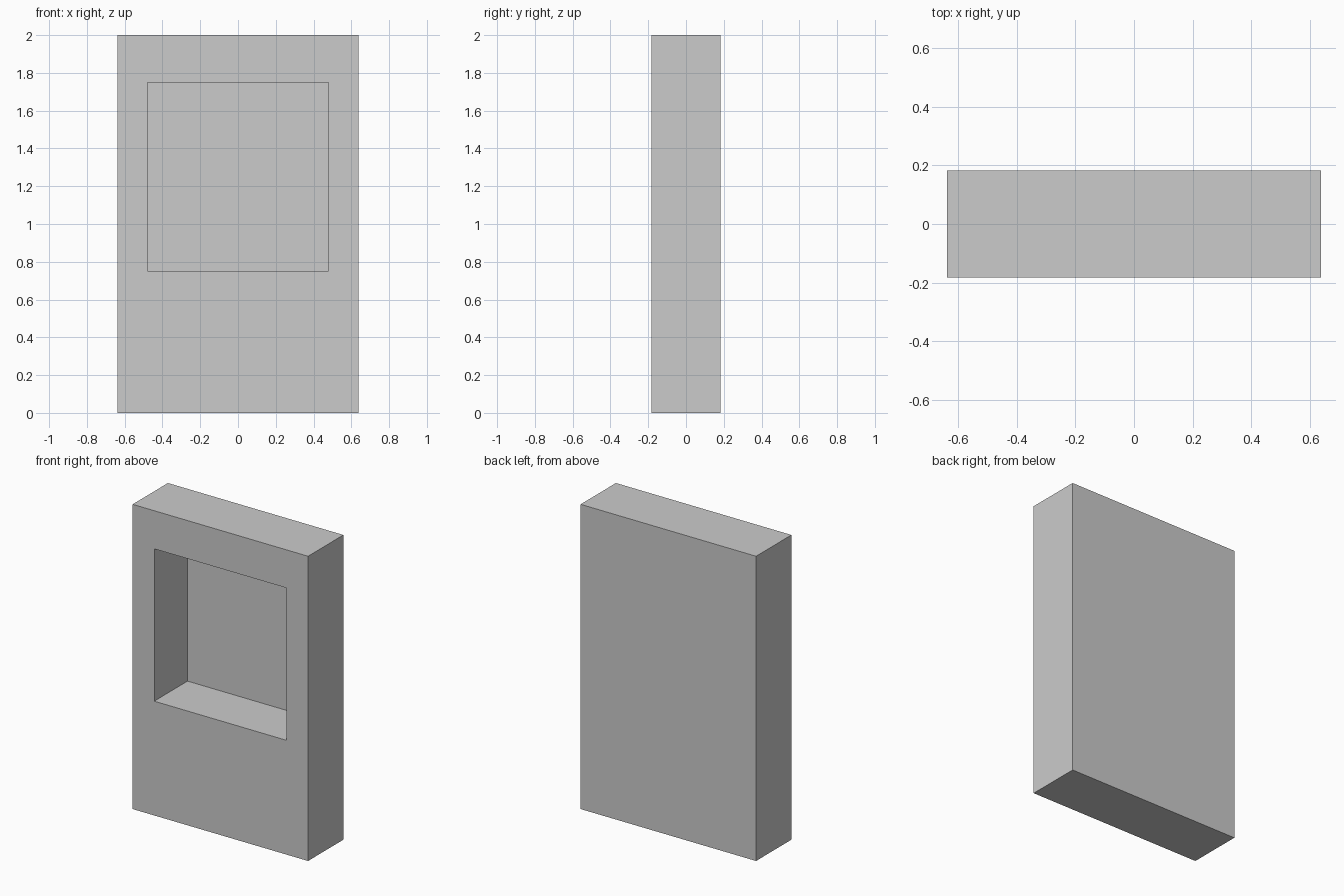
import bpy, bmesh

if "Cube" in bpy.data.objects:
    bpy.data.objects.remove(bpy.data.objects["Cube"])

# Rectangular outlines in order: back edge, front edge, recess opening, recess floor
# (half width, y, bottom z, top z)
OUTLINES = [
    (0.637, 0.183, 0.0, 2.0),
    (0.637, -0.183, 0.0, 2.0),
    (0.48, -0.183, 0.75, 1.75),
    (0.48, 0.162, 0.75, 1.75),
]

bm = bmesh.new()


def ring(w, y, z0, z1):
    return [bm.verts.new((x, y, z)) for x, z in ((-w, z0), (w, z0), (w, z1), (-w, z1))]


rings = [ring(*o) for o in OUTLINES]

# Outer sides, front frame and recess walls
for a, b in zip(rings, rings[1:]):
    for i in range(4):
        j = (i + 1) % 4
        bm.faces.new((a[i], a[j], b[j], b[i]))

# Back panel and recess floor
bm.faces.new(rings[0])
bm.faces.new(rings[-1])
bmesh.ops.recalc_face_normals(bm, faces=bm.faces)

mesh = bpy.data.meshes.new("recessed_panel")
bm.to_mesh(mesh)
bm.free()
bpy.context.collection.objects.link(bpy.data.objects.new("recessed_panel", mesh))
